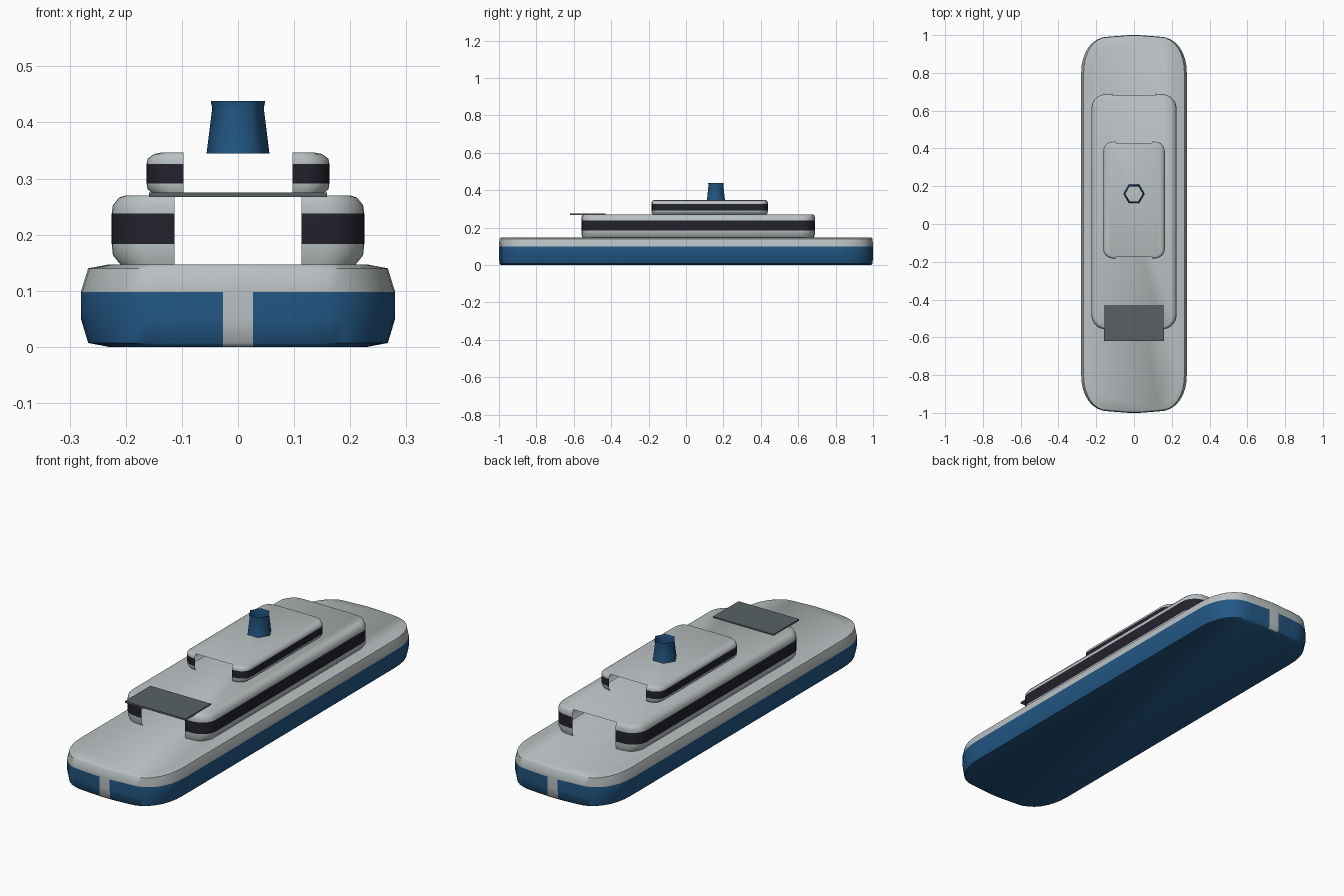
import bpy
import math

cube = bpy.data.objects.get("Cube")
if cube:
    bpy.data.objects.remove(cube, do_unlink=True)


def material(name, rgb):
    m = bpy.data.materials.new(name)
    m.use_nodes = True
    m.diffuse_color = (*rgb, 1)
    bsdf = m.node_tree.nodes["Principled BSDF"]
    bsdf.inputs["Base Color"].default_value = (*rgb, 1)
    bsdf.inputs["Roughness"].default_value = 0.7
    return m


GREY = material("light_grey", (0.49, 0.53, 0.54))
BLUE = material("hull_blue", (0.016, 0.095, 0.23))
DARK = material("window_dark", (0.017, 0.016, 0.025))
SLATE = material("awning_grey", (0.10, 0.12, 0.125))


def make_object(name, verts, faces, mats, angle=50, pick=None):
    me = bpy.data.meshes.new(name)
    me.from_pydata(verts, [], faces)
    for m in mats:
        me.materials.append(m)
    for p in me.polygons:
        p.material_index = pick(p.center) if pick else 0
    ob = bpy.data.objects.new(name, me)
    bpy.context.collection.objects.link(ob)
    bpy.ops.object.select_all(action="DESELECT")
    ob.select_set(True)
    bpy.context.view_layer.objects.active = ob
    bpy.ops.object.shade_smooth_by_angle(angle=math.radians(angle))
    return ob


def outline(hx, hy, rx, ry, split, bulge, power, segs=8):
    """Rounded rectangle, counter-clockwise, with two points on each end."""
    quarter = []
    for i in range(segs + 1):
        a = math.pi / 2 * i / segs
        cx = max(math.cos(a), 0) ** (2 / power)
        sy = max(math.sin(a), 0) ** (2 / power)
        quarter.append((hx - rx + rx * cx, hy - bulge - ry + ry * sy))
    quarter.append((split, hy))
    half = quarter + [(-x, y) for x, y in reversed(quarter)]
    return half + [(-x, -y) for x, y in half]


def tier(name, hx, hy, y0, rx, ry, layers, split, bulge, mats, pick,
         power=2, open_ends=False, y_inset=0.4):
    """Stack outlines; each layer is (height, sideways inset)."""
    verts, faces = [], []
    for z, d in layers:
        e = d * y_inset
        ring = outline(hx - d, hy - e, rx - d, ry - e, split, bulge, power)
        verts += [(x, y + y0, z) for x, y in ring]
    n = len(ring)
    for k in range(len(layers) - 1):
        for i in range(n):
            j = (i + 1) % n
            at_end = abs(ring[i][0]) == split and abs(ring[j][0]) == split
            if open_ends and at_end:
                continue
            faces.append((k * n + i, k * n + j, k * n + n + j, k * n + n + i))
    top = len(verts) - n
    faces.append(tuple(range(top, top + n)))
    if not open_ends:
        faces.append(tuple(reversed(range(n))))
    return make_object(name, verts, faces, mats, 50, pick)


# Hull: blue below the deck line, with a grey stem stripe at both ends
STRIPE = 0.027


def hull_colour(c):
    stripe = abs(c.x) < STRIPE and abs(c.y) > 0.9
    return 1 if c.z < 0.098 and not stripe else 0


tier("hull", 0.28, 1.0, 0, 0.15, 0.2,
     [(0, 0.05), (0.007, 0.013), (0.05, 0), (0.098, 0),
      (0.14, 0.013), (0.147, 0.05)],
     STRIPE, 0.008, [GREY, BLUE], hull_colour, power=2.2, y_inset=0.2)


# Cabin tiers: hollow, open at both ends, with a dark window band
def cabin(name, hx, y_front, y_back, z0, z1, band, radius, opening):
    h = z1 - z0
    layers = [(z0, 0.016), (z0 + 0.14 * h, 0.002), (band[0], 0),
              (band[1], 0), (z1 - 0.14 * h, 0.002),
              (z1 - 0.03 * h, 0.013), (z1, 0.025)]
    tier(name, hx, (y_back - y_front) / 2, (y_back + y_front) / 2,
         radius, radius, layers, opening, 0.003, [GREY, DARK],
         lambda c: 1 if band[0] < c.z < band[1] else 0, open_ends=True)


cabin("lower_cabin", 0.225, -0.56, 0.69, 0.146, 0.27, (0.183, 0.238), 0.075, 0.113)
cabin("upper_cabin", 0.163, -0.185, 0.438, 0.27, 0.346, (0.291, 0.326), 0.05, 0.097)

# Awning plate over the front of the lower cabin
bpy.ops.mesh.primitive_cube_add(size=1, location=(0, -0.525, 0.2715))
awning = bpy.context.object
awning.name = "awning"
awning.scale = (0.317, 0.19, 0.008)
awning.data.materials.append(SLATE)

# Funnel: open six-sided tube with a flared lip
verts, faces = [], []
funnel = [(0.345, 0.056), (0.425, 0.046), (0.438, 0.0485)]
for z, r in funnel:
    for i in range(6):
        a = math.pi / 3 * i
        verts.append((r * math.cos(a), 0.16 + r * math.sin(a), z))
for k in range(len(funnel) - 1):
    for i in range(6):
        j = (i + 1) % 6
        faces.append((k * 6 + i, k * 6 + j, k * 6 + 6 + j, k * 6 + 6 + i))
make_object("funnel", verts, faces, [BLUE], 65)
